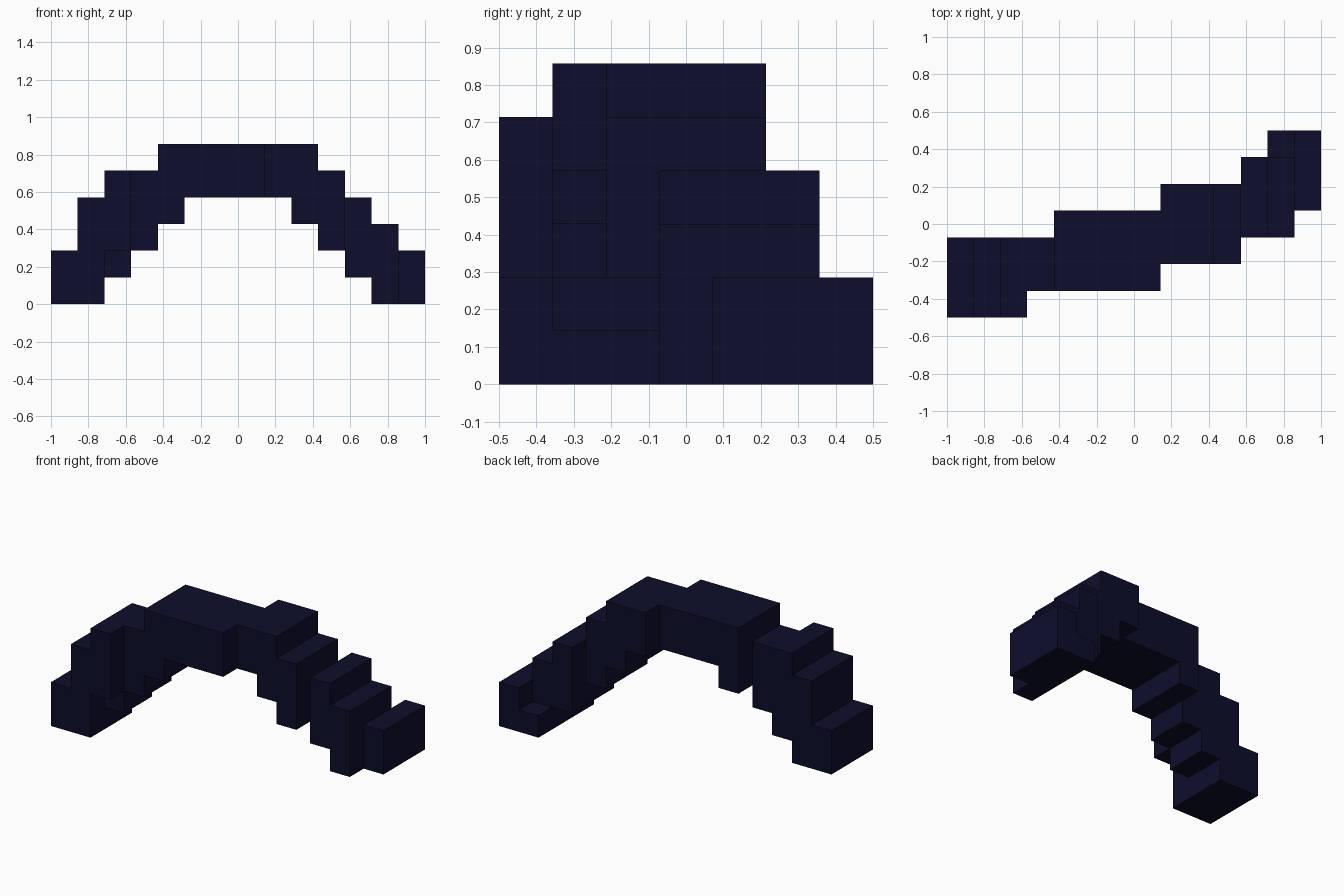
import bpy
import bmesh
from itertools import product
from mathutils import Vector

cube = bpy.data.objects.get("Cube")
if cube:
    bpy.data.objects.remove(cube, do_unlink=True)

UNIT = 1 / 7

# One flat colour
navy = bpy.data.materials.new("dark_navy")
navy.use_nodes = True
COLOUR = (0.004, 0.004, 0.024, 1)
navy.diffuse_color = COLOUR
navy.node_tree.nodes["Principled BSDF"].inputs["Base Color"].default_value = COLOUR

# Blocks of the stepped arch, as x, y and z ranges in grid units
blocks = [
    # right foot and rising steps
    ((0, 1), (0, 3), (0, 2)),
    ((1, 2), (0, 3), (0, 4)),
    ((2, 3), (0, 3), (2, 5)),
    ((2, 3), (1, 3), (1, 2)),
    ((3, 4), (1, 3), (2, 5)),
    # crown
    ((4, 5), (1, 4), (3, 6)),
    ((5, 8), (1, 4), (4, 6)),
    ((8, 9), (2, 5), (4, 6)),
    ((9, 10), (2, 5), (3, 6)),
    # falling steps and left foot
    ((10, 11), (2, 5), (2, 5)),
    ((11, 12), (3, 6), (1, 4)),
    ((12, 13), (3, 6), (0, 3)),
    ((12, 13), (6, 7), (0, 1)),
    ((13, 14), (4, 7), (0, 2)),
]
cells = set()
for ranges in blocks:
    cells.update(product(*(range(lo, hi) for lo, hi in ranges)))

# Outer skin: only the cell sides that have no neighbour
bm = bmesh.new()
corners = {}


def corner(point):
    key = tuple(point)
    if key not in corners:
        corners[key] = bm.verts.new((Vector(key) - Vector((7, 3.5, 0))) * UNIT)
    return corners[key]


for cell in sorted(cells):
    for axis, side in product(range(3), (0, 1)):
        neighbour = list(cell)
        neighbour[axis] += 1 if side else -1
        if tuple(neighbour) in cells:
            continue
        u, v = (axis + 1) % 3, (axis + 2) % 3
        loop = []
        for du, dv in ((0, 0), (1, 0), (1, 1), (0, 1)):
            point = list(cell)
            point[axis] += side
            point[u] += du
            point[v] += dv
            loop.append(corner(point))
        bm.faces.new(loop if side else loop[::-1])

# Merge coplanar squares into large flat faces
bmesh.ops.dissolve_limit(bm, angle_limit=0.01, verts=bm.verts[:], edges=bm.edges[:])

mesh = bpy.data.meshes.new("stepped_arch")
bm.to_mesh(mesh)
bm.free()
mesh.materials.append(navy)
arch = bpy.data.objects.new("stepped_arch", mesh)
bpy.context.collection.objects.link(arch)
